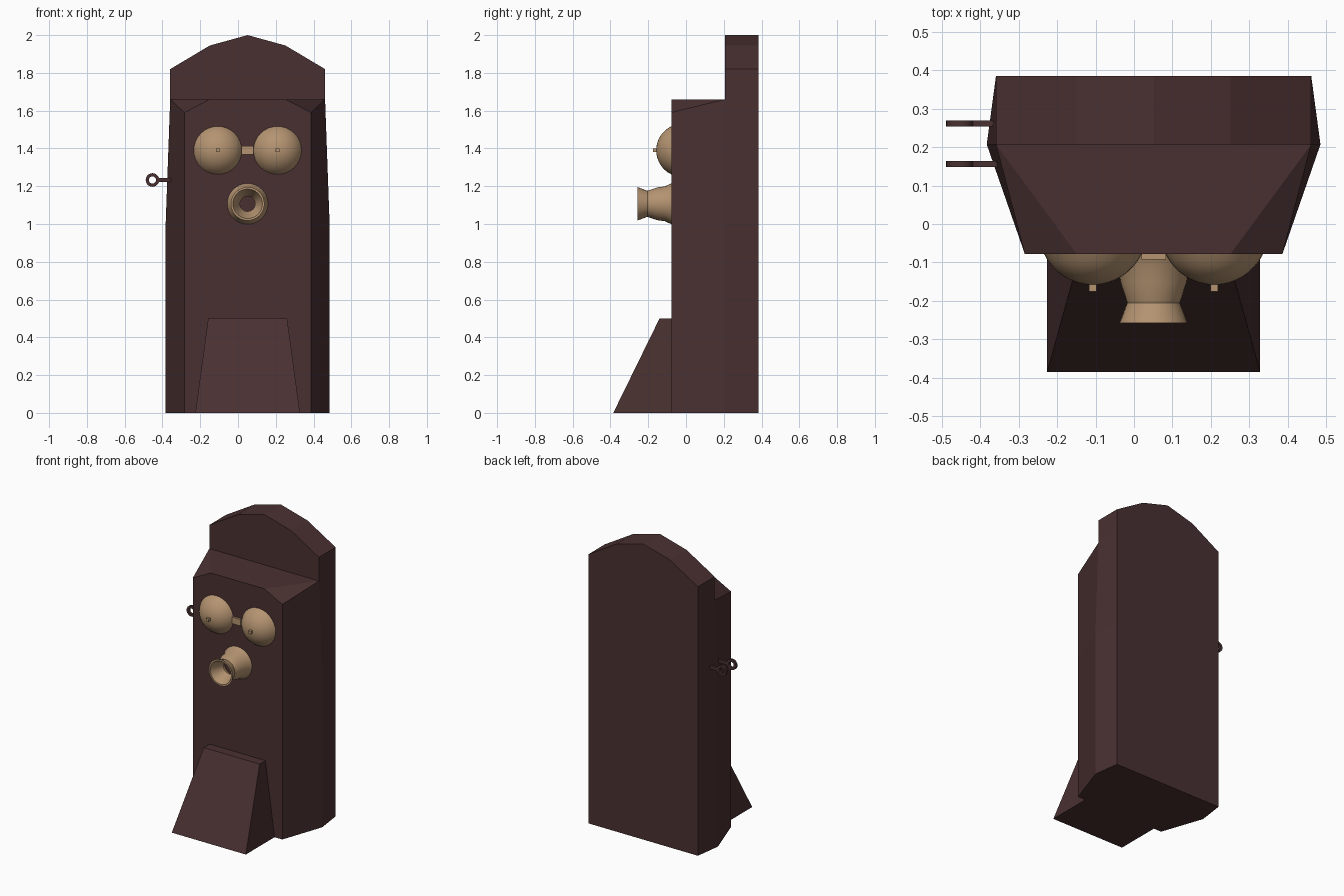
import bpy, bmesh, math
from mathutils import Vector

if "Cube" in bpy.data.objects:
    bpy.data.objects.remove(bpy.data.objects["Cube"])

CX = 0.051          # cabinet centre line
FRONT, MID, BACK = -0.078, 0.207, 0.385


def material(name, rgb):
    m = bpy.data.materials.new(name)
    m.diffuse_color = (*rgb, 1)
    m.use_nodes = True
    m.node_tree.nodes["Principled BSDF"].inputs["Base Color"].default_value = m.diffuse_color
    return m


WOOD = material("dark_wood", (0.068, 0.030, 0.031))
BRASS = material("dull_brass", (0.46, 0.295, 0.165))


def finish(bm, name, mat, loc=(0, 0, 0), smooth=False):
    bmesh.ops.remove_doubles(bm, verts=bm.verts, dist=1e-5)
    bmesh.ops.recalc_face_normals(bm, faces=bm.faces)
    me = bpy.data.meshes.new(name)
    bm.to_mesh(me)
    bm.free()
    ob = bpy.data.objects.new(name, me)
    ob.location = loc
    me.materials.append(mat)
    bpy.context.collection.objects.link(ob)
    if smooth:
        bpy.ops.object.select_all(action='DESELECT')
        ob.select_set(True)
        bpy.context.view_layer.objects.active = ob
        bpy.ops.object.shade_smooth_by_angle(angle=math.radians(35))
    return ob


def loft(name, mat, half_a, ya, half_b, yb):
    """Join two mirrored (x, z) half outlines lying at depths ya and yb."""
    bm = bmesh.new()
    rings = []
    for half, y in ((half_a, ya), (half_b, yb)):
        pts = half + [(-x, z) for x, z in reversed(half)]
        rings.append([bm.verts.new((x, y, z)) for x, z in pts])
    a, b = rings
    n = len(a)
    for i in range(n):
        j = (i + 1) % n
        bm.faces.new((a[i], a[j], b[j], b[i]))
    bm.faces.new(a)
    bm.faces.new(b)
    return finish(bm, name, mat, (CX, 0, 0))


def lathe(name, mat, profile, x, z, n=32):
    """Spin an (r, y) profile about a front-to-back axis."""
    bm = bmesh.new()
    vs = [bm.verts.new((r, y, 0)) for r, y in profile]
    es = [bm.edges.new(p) for p in zip(vs, vs[1:])]
    bmesh.ops.spin(bm, geom=vs + es, cent=(0, 0, 0), axis=(0, 1, 0),
                   angle=2 * math.pi, steps=n)
    return finish(bm, name, mat, (x, 0, z), True)


def box(name, mat, lo, hi):
    lo, hi = Vector(lo), Vector(hi)
    bm = bmesh.new()
    bmesh.ops.create_cube(bm, size=1)
    bmesh.ops.scale(bm, vec=hi - lo, verts=bm.verts)
    return finish(bm, name, mat, (lo + hi) / 2)


# Arched back board, bulging slightly at its front edge
arch = [(0.41, 1.66), (0.41, 1.82), (0.2, 1.945), (0, 2.0)]
loft("back_board", WOOD, [(0.434, 0), (0.434, 1.0)] + arch, MID,
     [(0.41, 0), (0.41, 1.0)] + arch, BACK)

# Tapered front cabinet with clipped top corners
loft("front_cabinet", WOOD,
     [(0.434, 0), (0.434, 1.0), (0.41, 1.66), (0.41, 1.66)], MID,
     [(0.335, 0), (0.335, 1.0), (0.335, 1.59), (0.2, 1.66)], FRONT)

# Sloping writing shelf
bm = bmesh.new()
bmesh.ops.create_cube(bm, size=2)
for v in bm.verts:
    top, front = v.co.z > 0, v.co.y < 0
    v.co = (math.copysign(0.209 if top else 0.277, v.co.x),
            (-0.14 if top else -0.385) if front else FRONT,
            0.5 if top else 0)
finish(bm, "writing_shelf", WOOD, (CX, 0, 0))

# Pair of bells with centre pegs
R, H = 0.127, 0.08
S = (R * R + H * H) / (2 * H)
A = math.asin(R / S)
cap = [(S * math.sin(A * (1 - i / 8)),
        FRONT - H + S - S * math.cos(A * (1 - i / 8))) for i in range(9)]
for side, s in (("left", -1), ("right", 1)):
    x = CX + s * 0.158
    lathe(side + "_bell", BRASS, cap, x, 1.39)
    box(side + "_bell_peg", BRASS, (x - 0.01, -0.176, 1.38), (x + 0.01, -0.15, 1.40))
box("bell_bridge", BRASS, (CX - 0.032, -0.092, 1.368), (CX + 0.032, FRONT + 0.01, 1.412))

# Mouthpiece with an open funnel
lathe("mouthpiece", BRASS,
      [(0.108, FRONT), (0.092, -0.112), (0.087, -0.15), (0.069, -0.205),
       (0.089, -0.258), (0.078, -0.258), (0.055, -0.205), (0.04, -0.17)], CX, 1.107)

# Two receiver hooks on the left: flat ring plus shank
for name, y in (("rear_hook", 0.261), ("front_hook", 0.156)):
    lathe(name + "_ring", WOOD,
          [(0.036, y - 0.008), (0.036, y + 0.008), (0.019, y + 0.008),
           (0.019, y - 0.008), (0.036, y - 0.008)], -0.453, 1.233, 20)
    box(name + "_shank", WOOD, (-0.422, y - 0.008, 1.222), (-0.34, y + 0.008, 1.244))
